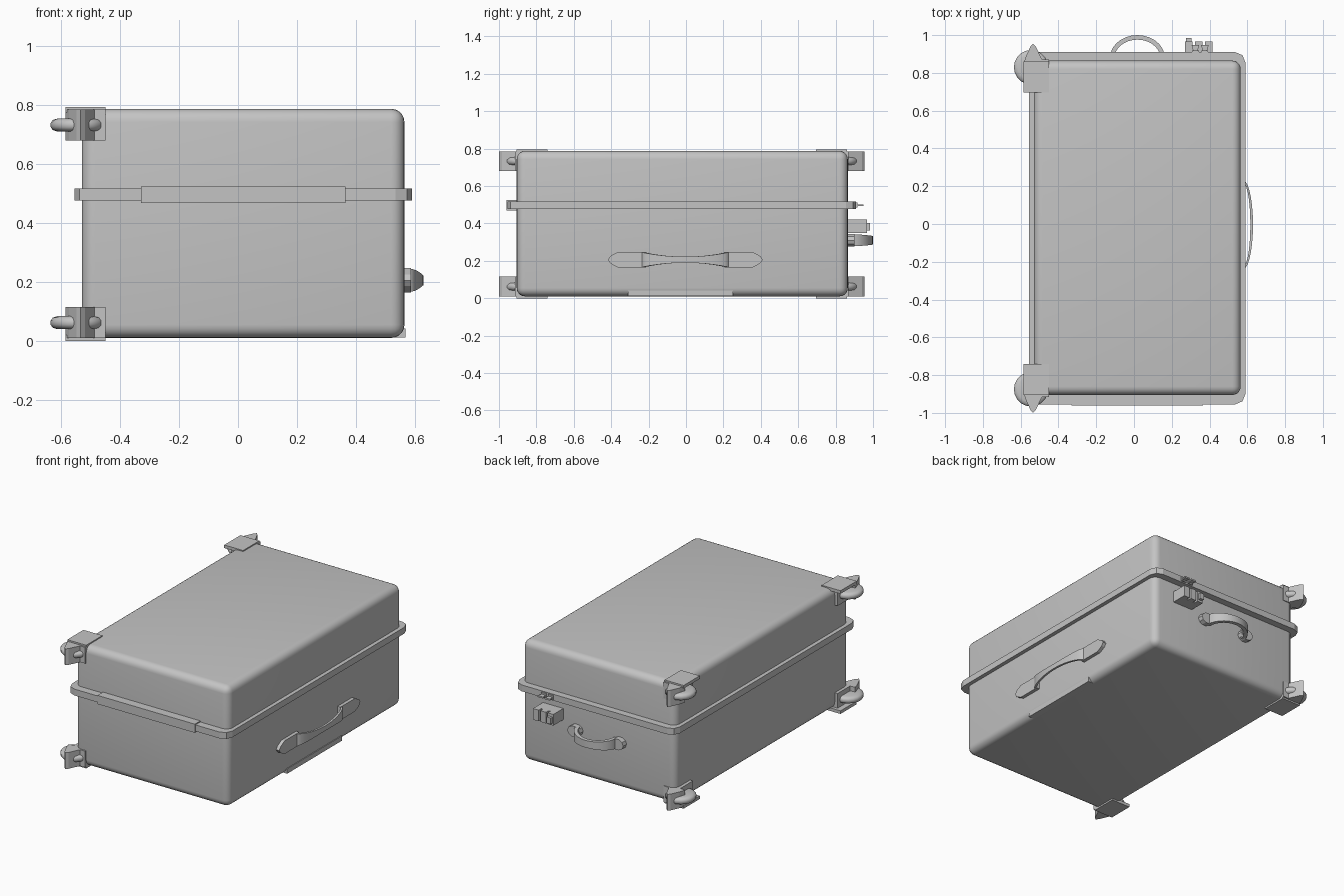
import bpy, bmesh, math
from mathutils import Vector

if "Cube" in bpy.data.objects:
    bpy.data.objects.remove(bpy.data.objects["Cube"])

grey = bpy.data.materials.new("plain_grey")
grey.diffuse_color = (0.55, 0.55, 0.55, 1)
grey.use_nodes = True
grey.node_tree.nodes["Principled BSDF"].inputs["Base Color"].default_value = grey.diffuse_color


def finish(bm, name, smooth=None):
    bmesh.ops.recalc_face_normals(bm, faces=bm.faces)
    me = bpy.data.meshes.new(name)
    bm.to_mesh(me)
    bm.free()
    me.materials.append(grey)
    ob = bpy.data.objects.new(name, me)
    bpy.context.collection.objects.link(ob)
    if smooth:
        bpy.ops.object.select_all(action='DESELECT')
        ob.select_set(True)
        bpy.context.view_layer.objects.active = ob
        bpy.ops.object.shade_smooth_by_angle(angle=math.radians(smooth))
    return ob


def box(name, lo, hi, bevel=0, seg=1, vertical_only=False, smooth=None):
    bm = bmesh.new()
    bmesh.ops.create_cube(bm, size=1)
    for v in bm.verts:
        v.co = Vector([(a + b) / 2 + c * (b - a) for a, b, c in zip(lo, hi, v.co)])
    if bevel:
        edges = [e for e in bm.edges if not vertical_only or
                 abs(e.verts[0].co.z - e.verts[1].co.z) > 1e-4]
        bmesh.ops.bevel(bm, geom=edges, offset=bevel, segments=seg,
                        profile=0.5, affect='EDGES')
    return finish(bm, name, smooth)


def prism(name, pts, lo, hi, place):
    """Extrude a 2D outline; place(u, v, w) gives the 3D position."""
    bm = bmesh.new()
    a = [bm.verts.new(place(u, v, lo)) for u, v in pts]
    b = [bm.verts.new(place(u, v, hi)) for u, v in pts]
    bm.faces.new(a)
    bm.faces.new(b)
    n = len(pts)
    for i in range(n):
        bm.faces.new((a[i], a[(i + 1) % n], b[(i + 1) % n], b[i]))
    return finish(bm, name)


def strap(name, half, rise, base, ends, mid, thick, place, steps=14):
    """Arched grip, wide at the ends and narrow in the middle."""
    bm = bmesh.new()
    rings = []
    for i in range(steps + 1):
        t = math.pi * i / steps
        c, s = math.cos(t), math.sin(t)
        w = mid + (ends - mid) * c * c
        ring = []
        for d, k in ((0, -1), (0, 1), (-thick, 1), (-thick, -1)):
            ring.append(bm.verts.new(place((half + d) * c, base + (rise + d) * s, k * w)))
        rings.append(ring)
    for r, q in zip(rings, rings[1:]):
        for j in range(4):
            bm.faces.new((r[j], r[(j + 1) % 4], q[(j + 1) % 4], q[j]))
    bm.faces.new(rings[0])
    bm.faces.new(rings[-1])
    return finish(bm, name, 35)


# Shell and the rim around the opening
box("shell", (-0.53, -0.905, 0.01), (0.565, 0.865, 0.788), 0.045, 5, smooth=40)
box("rim", (-0.555, -0.955, 0.477), (0.59, 0.91, 0.518), 0.055, 2, True)
box("rim_hinge", (-0.33, -0.961, 0.469), (0.365, -0.9, 0.525))

# Foot strip low on the right side
box("foot_strip", (0.52, -0.31, 0.011), (0.568, 0.25, 0.042))

# Corner brackets with wheels, mirrored in y and z
YC, ZC = -0.0225, 0.3975
for sy, yn in ((1, "front"), (-1, "back")):
    for sz, zn in ((1, "upper"), (-1, "lower")):
        def put(x, y, z):
            return Vector((x, YC + sy * (y - YC), ZC + sz * (z - ZC)))

        def mbox(name, lo, hi):
            a, b = put(*lo), put(*hi)
            return box(name, [min(p) for p in zip(a, b)], [max(p) for p in zip(a, b)])

        tag = f"{yn}_{zn}"
        mbox("bracket_plate_" + tag, (-0.585, -0.905, 0.775), (-0.45, -0.74, 0.795))
        mbox("bracket_block_" + tag, (-0.55, -0.915, 0.68), (-0.45, -0.76, 0.785))
        prism("bracket_fin_" + tag,
              [(-0.585, -0.89), (-0.573, -0.93), (-0.548, -0.985), (-0.535, -1.0),
               (-0.52, -0.985), (-0.487, -0.915), (-0.487, -0.88)],
              0.68, 0.785, put)
        # Wheel lies flat, with a rounded tread
        bm = bmesh.new()
        rings = []
        prof = [(0.068, -0.022), (0.084, -0.017), (0.091, -0.007),
                (0.091, 0.007), (0.084, 0.017), (0.068, 0.022)]
        n = 20
        for r, h in prof:
            rings.append([bm.verts.new(put(-0.545 + r * math.cos(2 * math.pi * i / n),
                                           -0.875 + r * math.sin(2 * math.pi * i / n),
                                           0.733 + h)) for i in range(n)])
        for p, q in zip(rings, rings[1:]):
            for i in range(n):
                bm.faces.new((p[i], p[(i + 1) % n], q[(i + 1) % n], q[i]))
        bm.faces.new(rings[0])
        bm.faces.new(rings[-1])
        finish(bm, "wheel_" + tag, 40)


# Long carry handle on the right side
def on_right(u, out, w):
    return Vector((out, u - 0.004, 0.206 + w))


strap("side_handle_grip", 0.235, 0.052, 0.578, 0.040, 0.016, 0.014, on_right)
for s in (-1, 1):
    pad = [(0.21, -0.042), (0.36, -0.042), (0.4, -0.02), (0.414, 0),
           (0.4, 0.02), (0.36, 0.042), (0.21, 0.042)]
    prism("side_handle_pad", pad, 0.56, 0.587,
          lambda u, v, w, s=s: on_right(s * u, w, v))


# Short carry handle on the back
def on_back(u, out, w):
    return Vector((u + 0.018, out, 0.31 + w))


strap("back_handle_grip", 0.145, 0.12, 0.88, 0.032, 0.023, 0.024, on_back)
for s in (-1, 1):
    pad = [(0.155 + 0.045 * math.cos(a * math.pi / 5), 0.036 * math.sin(a * math.pi / 5))
           for a in range(10)]
    prism("back_handle_pad", pad, 0.86, 0.9,
          lambda u, v, w, s=s: on_back(s * u, w, v))

# Combination lock on the back, with ribs and a button
box("lock_body", (0.27, 0.855, 0.348), (0.415, 0.94, 0.42))
for i in range(3):
    x = 0.27 + i * 0.0525
    box("lock_rib", (x, 0.93, 0.348), (x + 0.04, 0.967, 0.42))
box("lock_button", (0.276, 0.96, 0.362), (0.305, 0.985, 0.402))

# Two zip pulls on the rim above the lock
for x in (0.325, 0.375):
    box("zip_slider", (x - 0.018, 0.9, 0.484), (x + 0.018, 0.918, 0.512))
    prism("zip_pull", [(x - 0.01, 0.91), (x + 0.01, 0.91), (x + 0.02, 0.948), (x - 0.02, 0.948)],
          0.492, 0.502, lambda u, v, w: Vector((u, v, w)))
